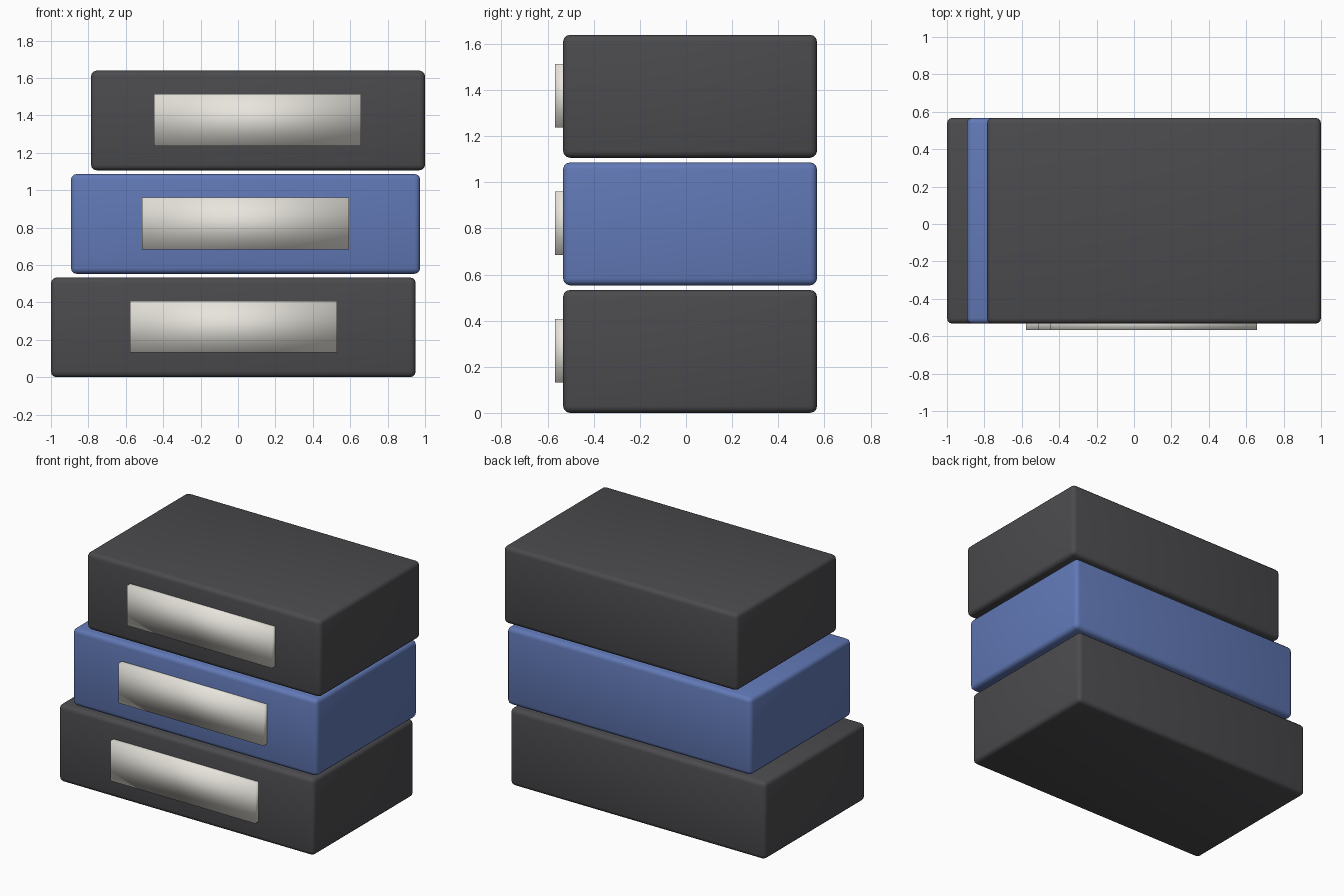
import bpy

default_cube = bpy.data.objects.get("Cube")
if default_cube:
    bpy.data.objects.remove(default_cube, do_unlink=True)


def make_material(name, rgb):
    mat = bpy.data.materials.new(name)
    mat.use_nodes = True
    colour = (*rgb, 1.0)
    mat.diffuse_color = colour
    shader = mat.node_tree.nodes["Principled BSDF"]
    shader.inputs["Base Color"].default_value = colour
    shader.inputs["Roughness"].default_value = 0.6
    return mat


def make_block(name, xs, ys, zs, mat):
    """Box spanning the given (min, max) ranges."""
    spans = (xs, ys, zs)
    bpy.ops.mesh.primitive_cube_add(size=1, location=[(a + b) / 2 for a, b in spans])
    obj = bpy.context.object
    obj.name = name
    obj.scale = [b - a for a, b in spans]
    bpy.ops.object.transform_apply(location=False, rotation=False, scale=True)
    obj.data.materials.append(mat)
    return obj


charcoal = make_material("charcoal", (0.07, 0.07, 0.076))
blue = make_material("blue", (0.12, 0.19, 0.47))
ivory = make_material("ivory", (0.80, 0.78, 0.72))

# Level name, box x range, label x centre, colour
levels = [
    ("bottom", (-1.0, 0.95), -0.024, charcoal),
    ("middle", (-0.893, 0.974), 0.04, blue),
    ("top", (-0.786, 1.0), 0.104, charcoal),
]
BOX_HEIGHT = 0.533
STEP = 0.553
LABEL_HALF = 0.553

for i, (level, xs, label_x, mat) in enumerate(levels):
    base = i * STEP

    # Rounded box
    box = make_block(level + "_box", xs, (-0.533, 0.568),
                     (base, base + BOX_HEIGHT), mat)
    bevel = box.modifiers.new("rounded_edges", "BEVEL")
    bevel.width = 0.03
    bevel.segments = 3
    bpy.ops.object.modifier_apply(modifier=bevel.name)
    bpy.ops.object.shade_smooth_by_angle()

    # Raised front label with soft shading
    make_block(level + "_label", (label_x - LABEL_HALF, label_x + LABEL_HALF),
               (-0.568, -0.5), (base + 0.131, base + 0.407), ivory)
    bpy.ops.object.shade_smooth()
